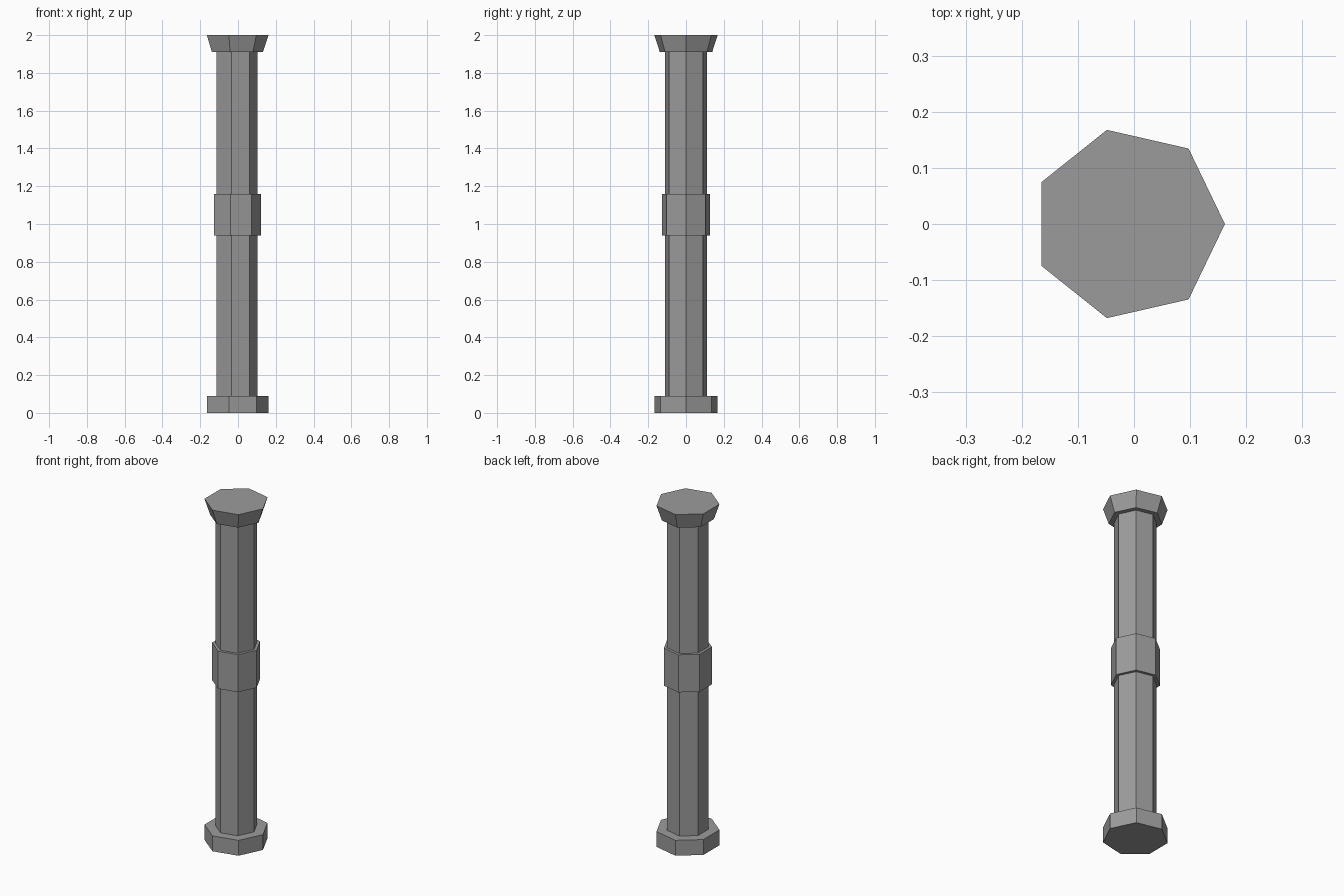
import bpy
import bmesh
import math

if "Cube" in bpy.data.objects:
    bpy.data.objects.remove(bpy.data.objects["Cube"])

SIDES = 7
CENTRE_X = -0.01   # puts the odd-sided column in the middle of its bounds

grey = bpy.data.materials.new("stone_grey")
grey.diffuse_color = (0.33, 0.33, 0.33, 1.0)
grey.use_nodes = True
grey.node_tree.nodes["Principled BSDF"].inputs["Base Color"].default_value = grey.diffuse_color


def prism(name, r_bottom, r_top, z0, z1):
    """Seven-sided flat-shaded drum with one corner on +x."""
    bm = bmesh.new()
    rings = []
    for r, z in ((r_bottom, z0), (r_top, z1)):
        angles = [2 * math.pi * i / SIDES for i in range(SIDES)]
        rings.append([bm.verts.new((CENTRE_X + r * math.cos(a), r * math.sin(a), z))
                      for a in angles])
    low, high = rings
    bm.faces.new(low[::-1])
    bm.faces.new(high)
    for i in range(SIDES):
        j = (i + 1) % SIDES
        bm.faces.new((low[i], low[j], high[j], high[i]))
    mesh = bpy.data.meshes.new(name)
    bm.to_mesh(mesh)
    bm.free()
    mesh.materials.append(grey)
    obj = bpy.data.objects.new(name, mesh)
    bpy.context.collection.objects.link(obj)
    return obj


# Foot, shaft, middle collar and flared top
prism("base", 0.172, 0.172, 0.0, 0.09)
prism("shaft", 0.114, 0.114, 0.09, 1.91)
prism("middle_band", 0.131, 0.131, 0.94, 1.16)
prism("capital", 0.142, 0.172, 1.91, 2.0)
